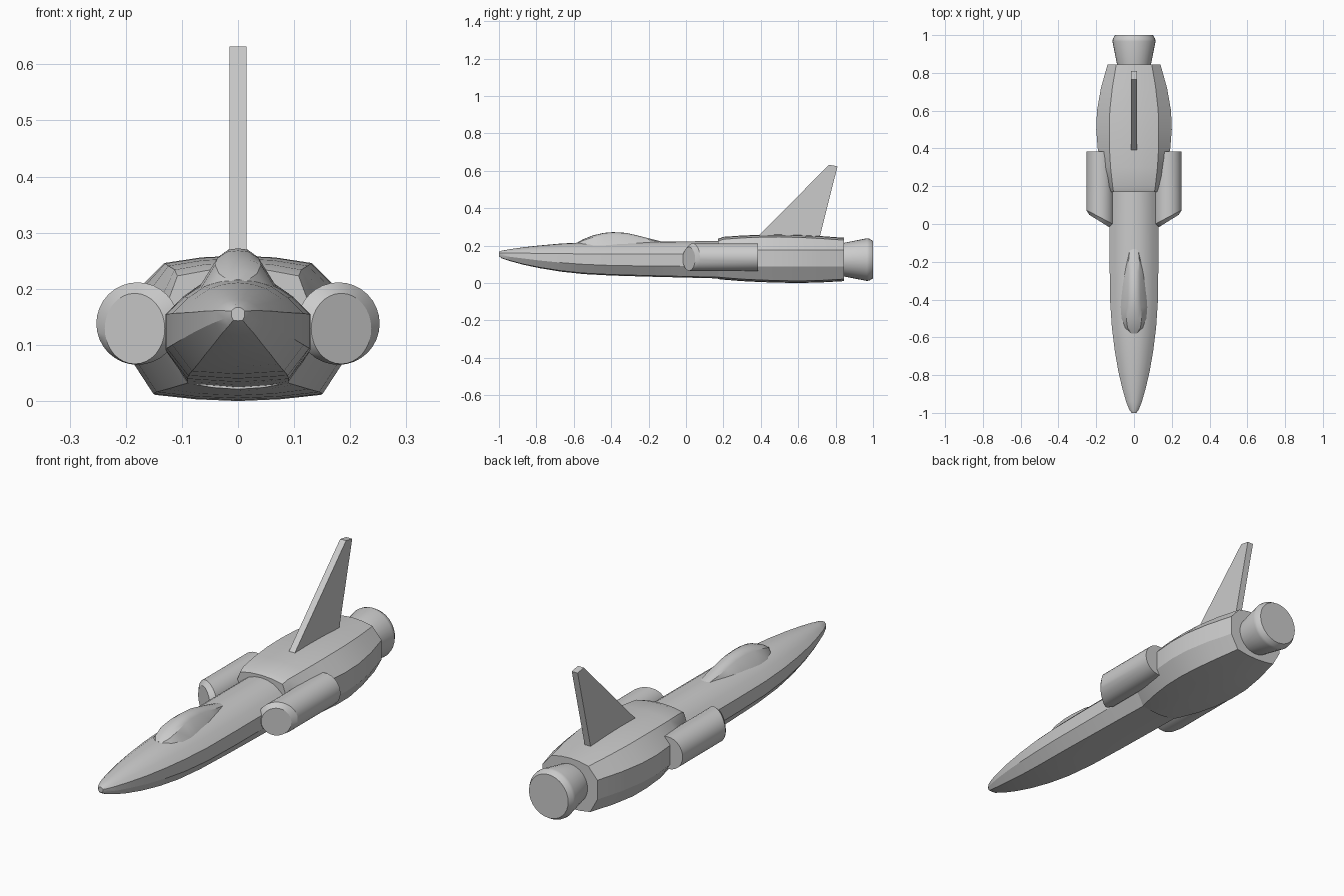
import bpy, bmesh, math

cube = bpy.data.objects.get("Cube")
if cube:
    bpy.data.objects.remove(cube)

grey = bpy.data.materials.new("hull_grey")
grey.use_nodes = True
grey.diffuse_color = (0.6, 0.6, 0.6, 1)
grey.node_tree.nodes["Principled BSDF"].inputs["Base Color"].default_value = grey.diffuse_color


def loft(name, rings, angle=25):
    """Skin a list of equal-length closed rings and cap both ends."""
    bm = bmesh.new()
    loops = [[bm.verts.new(p) for p in ring] for ring in rings]
    for a, b in zip(loops, loops[1:]):
        for i in range(len(a)):
            j = (i + 1) % len(a)
            bm.faces.new((a[i], a[j], b[j], b[i]))
    bm.faces.new(loops[0])
    bm.faces.new(loops[-1])
    bmesh.ops.recalc_face_normals(bm, faces=bm.faces)
    mesh = bpy.data.meshes.new(name)
    bm.to_mesh(mesh)
    bm.free()
    mesh.materials.append(grey)
    obj = bpy.data.objects.new(name, mesh)
    bpy.context.collection.objects.link(obj)
    bpy.ops.object.select_all(action='DESELECT')
    obj.select_set(True)
    bpy.context.view_layer.objects.active = obj
    bpy.ops.object.shade_smooth_by_angle(angle=math.radians(angle))
    return obj


def mirrored(y, half):
    """Close a half section running from top centre to bottom centre."""
    return [(x, y, z) for x, z in half] + [(-x, y, z) for x, z in half[-2:0:-1]]


def circle(r, cx, cz, y_at, rz=None, n=32):
    ring = []
    for i in range(n):
        a = math.tau * i / n
        x = cx + r * math.cos(a)
        ring.append((x, y_at(x), cz + (rz or r) * math.sin(a)))
    return ring


# Forward fuselage: y, half width, top, crease, lower side edge, bottom
stations = [
    (-1.0, 0.012, 0.167, 0.160, 0.152, 0.143),
    (-0.985, 0.024, 0.173, 0.161, 0.147, 0.132),
    (-0.94, 0.042, 0.181, 0.161, 0.14, 0.117),
    (-0.87, 0.062, 0.191, 0.16, 0.131, 0.098),
    (-0.78, 0.083, 0.201, 0.158, 0.12, 0.079),
    (-0.67, 0.102, 0.211, 0.157, 0.109, 0.061),
    (-0.55, 0.117, 0.217, 0.156, 0.1, 0.048),
    (-0.4, 0.127, 0.22, 0.155, 0.094, 0.04),
    (-0.2, 0.129, 0.222, 0.155, 0.091, 0.034),
    (0.0, 0.129, 0.223, 0.155, 0.09, 0.029),
    (0.35, 0.126, 0.225, 0.155, 0.09, 0.02),
]
rings = []
for y, w, top, crease, low, bottom in stations:
    rise = top - crease
    half = [(0, top), (w * 0.25, top - rise * 0.05), (w * 0.5, top - rise * 0.2),
            (w * 0.76, top - rise * 0.54), (w, crease), (w, low),
            (w * 0.7, bottom + (low - bottom) * 0.1), (0, bottom)]
    rings.append(mirrored(y, half))
loft("fuselage", rings)

# Engine body: y, half width, top corner x, bottom corner x, top, bottom
stations = [
    (0.17, 0.125, 0.108, 0.09, 0.236, 0.021),
    (0.2, 0.14, 0.113, 0.1, 0.247, 0.018),
    (0.3, 0.172, 0.124, 0.127, 0.254, 0.01),
    (0.4, 0.192, 0.13, 0.145, 0.258, 0.005),
    (0.5, 0.2, 0.131, 0.151, 0.259, 0.002),
    (0.6, 0.196, 0.128, 0.148, 0.257, 0.0),
    (0.72, 0.175, 0.115, 0.13, 0.251, 0.003),
    (0.845, 0.14, 0.094, 0.103, 0.242, 0.01),
]
rings = []
for y, w, tx, bx, top, bottom in stations:
    half = [(0, top), (tx * 0.5, top - 0.003), (tx, top - 0.013), (w, 0.177),
            (w, 0.088), (bx, bottom + 0.011), (bx * 0.5, bottom + 0.003), (0, bottom)]
    rings.append(mirrored(y, half))
loft("engine_body", rings)

# Canopy: y, base half width, ridge half width, top
stations = [
    (-0.58, 0.025, 0.015, 0.217),
    (-0.55, 0.052, 0.034, 0.234),
    (-0.5, 0.067, 0.041, 0.254),
    (-0.44, 0.071, 0.037, 0.268),
    (-0.39, 0.07, 0.034, 0.272),
    (-0.32, 0.064, 0.032, 0.268),
    (-0.25, 0.055, 0.03, 0.252),
    (-0.19, 0.044, 0.028, 0.237),
    (-0.13, 0.03, 0.022, 0.222),
]
rings = []
for y, w, rx, top in stations:
    half = [(0, top), (rx * 0.5, top - 0.002), (rx, top - (top - 0.2) * 0.2),
            (w, 0.2), (0, 0.19)]
    rings.append(mirrored(y, half))
loft("canopy", rings, 30)

# Side intake pods with slanted, chamfered fronts
for name, s in (("left_pod", 1), ("right_pod", -1)):
    pod = [
        circle(0.0735, 0.179, 0.138, lambda x: 0.385),
        circle(0.0735, 0.179, 0.138, lambda x: 0.035 + 0.53 * (x - 0.179)),
        circle(0.0535, 0.184, 0.129, lambda x: 0.016 + 0.62 * (x - 0.184), 0.063),
    ]
    loft(name, [[(s * x, y, z) for x, y, z in ring] for ring in pod])

# Exhaust nozzle
profile = [(0.8, 0.084), (0.845, 0.09), (0.967, 0.114), (0.98, 0.112), (1.0, 0.1)]
loft("nozzle", [circle(r, 0, 0.125, lambda x, y=y: y) for y, r in profile])

# Tail fin
outline = [(0.345, 0.21), (0.765, 0.632), (0.81, 0.624), (0.706, 0.21)]
loft("tail_fin", [[(x, y, z) for y, z in outline] for x in (-0.015, 0.015)])
